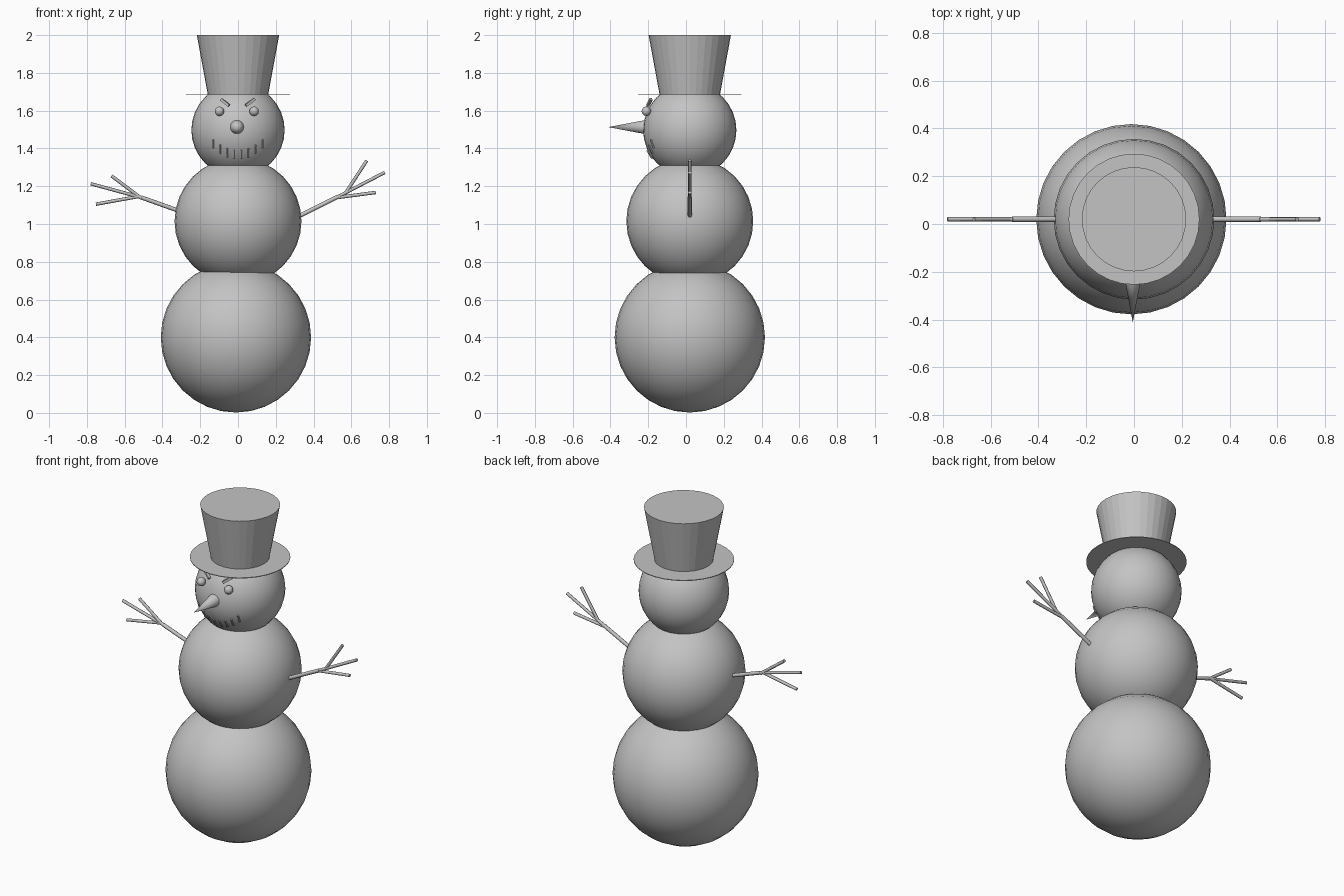
import bpy
import math
from mathutils import Vector

if "Cube" in bpy.data.objects:
    bpy.data.objects.remove(bpy.data.objects["Cube"])

CY = 0.02  # body axis in y
grey = bpy.data.materials.new("plain grey")
grey.diffuse_color = (0.55, 0.55, 0.55, 1)
grey.use_nodes = True
grey.node_tree.nodes["Principled BSDF"].inputs["Base Color"].default_value = grey.diffuse_color


def finish(name, smooth=False):
    ob = bpy.context.object
    ob.name = name
    ob.data.materials.append(grey)
    if smooth:
        bpy.ops.object.shade_smooth_by_angle(angle=math.radians(50))
    return ob


def ball(name, loc, r, seg=32):
    bpy.ops.mesh.primitive_uv_sphere_add(segments=seg, ring_count=seg // 2, radius=r, location=loc)
    return finish(name, True)


def rod(name, p, q, r1, r2=None, sides=8, smooth=True):
    """Round stick or cone from p to q."""
    p, q = Vector(p), Vector(q)
    d = q - p
    bpy.ops.mesh.primitive_cone_add(vertices=sides, radius1=r1, radius2=r1 if r2 is None else r2,
                                    depth=d.length, location=(p + q) / 2,
                                    rotation=d.to_track_quat('Z', 'Y').to_euler())
    return finish(name, smooth)


def bar(name, p, q, w):
    """Square stick from p to q."""
    p, q = Vector(p), Vector(q)
    d = q - p
    bpy.ops.mesh.primitive_cube_add(size=1, location=(p + q) / 2,
                                    rotation=d.to_track_quat('Z', 'Y').to_euler())
    bpy.context.object.scale = (w, w, d.length)
    return finish(name)


HEAD_Z, HEAD_R = 1.497, 0.247


def face_point(x, z, lift=0.0):
    """Point on the front of the head, raised by lift."""
    y = -math.sqrt(HEAD_R ** 2 - x ** 2 - (z - HEAD_Z) ** 2)
    n = Vector((x, y, z - HEAD_Z)).normalized()
    return Vector((0, CY, HEAD_Z)) + n * (HEAD_R + lift)


# snowballs
ball("bottom_ball", (-0.011, CY, 0.4), 0.398)
ball("middle_ball", (0, CY, 1.015), 0.336)
ball("head", (0, CY, HEAD_Z), HEAD_R)

# hat
rod("hat_crown", (0, CY, 1.685), (0, CY, 2.0), 0.16, 0.218, 32, False)
rod("hat_brim", (0, CY, 1.682), (0, CY, 1.686), 0.274, sides=32, smooth=False)

# nose
rod("nose", (-0.005, -0.2, 1.513), (-0.005, -0.412, 1.513), 0.04, 0, 24)

# eyes and slanted eyebrows
for side, x in (("left", -0.098), ("right", 0.085)):
    ball(side + "_eye", (x, -0.21, 1.597), 0.025, 16)
bar("left_eyebrow", (-0.09, -0.185, 1.66), (-0.048, -0.203, 1.627), 0.014)
bar("right_eyebrow", (0.088, -0.185, 1.662), (0.042, -0.203, 1.627), 0.014)

# mouth: a row of short upright stitches along a smile
for i in range(8):
    x = -0.13 + 0.037 * i
    z = 1.368 + 3.4 * x * x
    rod("mouth_stitch", face_point(x, z + 0.022, 0.003), face_point(x, z - 0.022, 0.003), 0.005, sides=6)

# twig arms: each stick is (x, z) start and end
arms = {
    "left_arm": [(-0.30, 1.065, -0.51, 1.14), (-0.51, 1.14, -0.78, 1.213),
                 (-0.51, 1.135, -0.67, 1.255), (-0.53, 1.145, -0.752, 1.105)],
    "right_arm": [(0.30, 1.03, 0.53, 1.145), (0.53, 1.145, 0.777, 1.273),
                  (0.57, 1.165, 0.682, 1.336), (0.51, 1.138, 0.73, 1.167)],
}
for name, sticks in arms.items():
    for i, (x1, z1, x2, z2) in enumerate(sticks):
        rod(name + ("_twig" if i else ""), (x1, CY, z1), (x2, CY, z2), 0.011 if i == 0 else 0.009)
